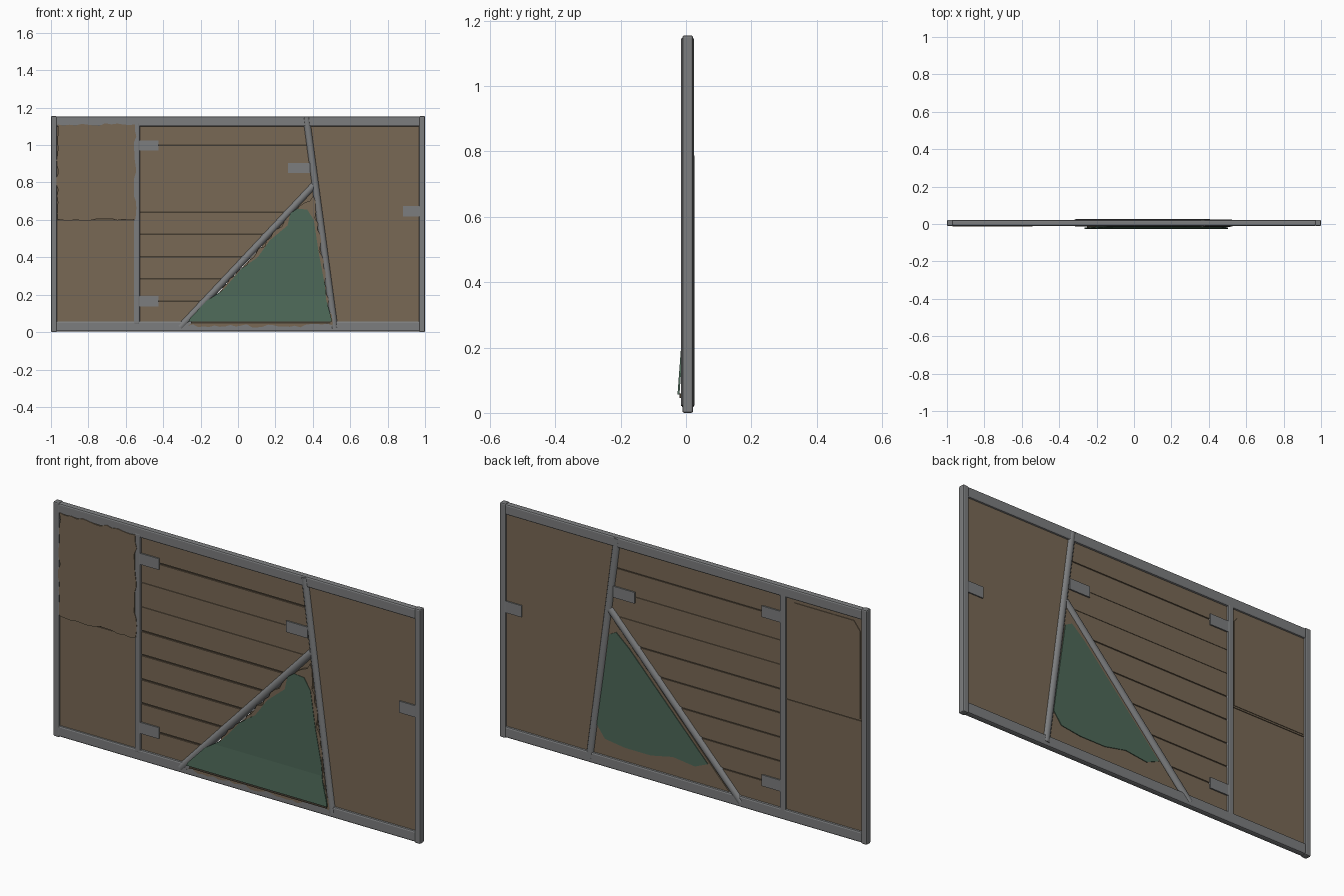
import bpy, bmesh, math, random
from mathutils import Vector

if "Cube" in bpy.data.objects:
    bpy.data.objects.remove(bpy.data.objects["Cube"])

random.seed(4)


def material(name, rgb):
    m = bpy.data.materials.new(name)
    m.diffuse_color = (*rgb, 1)
    m.use_nodes = True
    m.node_tree.nodes["Principled BSDF"].inputs["Base Color"].default_value = m.diffuse_color
    return m


GREY = material("steel grey", (0.2, 0.205, 0.21))
BROWN = material("worn brown", (0.19, 0.14, 0.09))
GREEN = material("canvas green", (0.075, 0.14, 0.098))
DARK = material("dark gap", (0.06, 0.045, 0.03))


def finish(name, bm, mat, bevel=0):
    bmesh.ops.recalc_face_normals(bm, faces=bm.faces[:])
    me = bpy.data.meshes.new(name)
    bm.to_mesh(me)
    bm.free()
    me.materials.append(mat)
    ob = bpy.data.objects.new(name, me)
    bpy.context.collection.objects.link(ob)
    if bevel:
        b = ob.modifiers.new("edge", 'BEVEL')
        b.width = bevel
        b.segments = 2
    return ob


def plate(name, pts, y0, y1, mat, bevel=0):
    """Prism from an xz outline; y0 / y1 may be functions of z."""
    f0 = y0 if callable(y0) else lambda z: y0
    f1 = y1 if callable(y1) else lambda z: y1
    bm = bmesh.new()
    a = [bm.verts.new((x, f0(z), z)) for x, z in pts]
    b = [bm.verts.new((x, f1(z), z)) for x, z in pts]
    bm.faces.new(a)
    bm.faces.new(b[::-1])
    n = len(pts)
    for i in range(n):
        bm.faces.new((a[i], b[i], b[(i + 1) % n], a[(i + 1) % n]))
    return finish(name, bm, mat, bevel)


def rect(x0, x1, z0, z1):
    return [(x0, z0), (x1, z0), (x1, z1), (x0, z1)]


def ragged(pts, step=0.03, amp=0.008):
    """Break each side of an outline into short torn segments."""
    out = []
    for i, p in enumerate(pts):
        p, q = Vector(p), Vector(pts[(i + 1) % len(pts)])
        n = max(1, int((q - p).length / step))
        d = (q - p).normalized()
        side = Vector((-d.y, d.x))
        for k in range(n):
            v = p.lerp(q, k / n)
            if k:
                v = v + side * random.uniform(-amp, amp)
            out.append(tuple(v))
    return out


def pole(name, p, q, r, y):
    """Round bar between two xz points."""
    a, b = Vector((p[0], y, p[1])), Vector((q[0], y, q[1]))
    bm = bmesh.new()
    bmesh.ops.create_cone(bm, cap_ends=True, segments=12, radius1=r, radius2=r, depth=(b - a).length)
    rot = Vector((0, 0, 1)).rotation_difference(b - a)
    for v in bm.verts:
        v.co = rot @ v.co + (a + b) / 2
    for f in bm.faces:
        f.smooth = len(f.verts) == 4
    return finish(name, bm, GREY)


def slant_x(z):
    return 0.367 + (1.135 - z) * 0.134


def diag_x(z):
    return -0.31 + (z - 0.025) * 0.94


# Outer frame
for name, box in (("left_post", (-1, -0.968, 0, 1.155)), ("right_post", (0.968, 1, 0, 1.155))):
    plate(name, rect(*box), -0.011, 0.022, GREY, 0.006)
plate("top_rail", rect(-0.975, 0.975, 1.1, 1.153), -0.01, 0.021, GREY, 0.008)
plate("bottom_rail", rect(-0.975, 0.975, 0.003, 0.058), -0.01, 0.021, GREY, 0.008)
plate("inner_post", rect(-0.557, -0.525, 0.04, 1.12), -0.011, 0.021, GREY, 0.006)

# Leaning post and diagonal brace
pole("leaning_post", (slant_x(1.145), 1.145), (slant_x(0.022), 0.022), 0.02, 0.005)
pole("diagonal_brace", (-0.31, 0.025), (0.405, 0.785), 0.02, 0.006)

# Left bay: flat lower sheet and torn upper sheet
plate("lower_left_sheet", rect(-0.97, -0.555, 0.055, 0.598), -0.003, 0.013, BROWN)
plate("upper_left_sheet", rect(-0.97, -0.555, 0.602, 1.105), 0.0, 0.013, BROWN)
plate("left_sheet_seam", rect(-0.97, -0.555, 0.59, 0.61), 0.003, 0.009, DARK)
plate("torn_cover", ragged(rect(-0.964, -0.55, 0.602, 1.11)), -0.0135, 0.0, BROWN)
plate("back_cover", [(-0.96, 0.61), (-0.565, 0.61), (-0.565, 1.04), (-0.6, 1.085), (-0.925, 1.085), (-0.96, 1.04)],
      0.01, 0.016, BROWN)

# Middle bay: horizontal boards with narrow gaps
edges = [0.05, 0.165, 0.285, 0.403, 0.523, 0.641, 0.76, 0.88, 0.998, 1.105]


def right_limit(z):
    return diag_x(z) if z < 0.78 else slant_x(z)


for i, (z0, z1) in enumerate(zip(edges, edges[1:])):
    g = 0.001 if 0.7 < z0 < 0.9 else 0.004
    h = 0.001 if 0.7 < z1 < 0.9 else 0.004
    a, b = z0 + g, z1 - h
    out = [(-0.53, a), (right_limit(a), a)]
    if a < 0.78 < b:
        out.append((0.405, 0.78))
    out += [(right_limit(b), b), (-0.53, b)]
    plate(f"board_{i + 1}", out, -0.002, 0.012, BROWN)
    if i:
        plate(f"board_gap_{i}", rect(-0.53, right_limit(z0) - 0.005, z0 - 0.008, z0 + 0.008), 0.004, 0.0085, DARK)

# Right bay sheet
plate("right_sheet", [(slant_x(0.05), 0.05), (0.972, 0.05), (0.972, 1.105), (slant_x(1.105), 1.105)],
      -0.002, 0.013, BROWN)

# Triangular bay: torn brown lining with green canvas on both faces
plate("torn_lining", ragged([(-0.27, 0.032), (0.505, 0.036), (0.425, 0.55), (0.402, 0.73), (0.31, 0.65)], 0.028, 0.01),
      -0.0135, 0.0, BROWN)
plate("back_lining", [(-0.26, 0.04), (0.505, 0.04), (0.405, 0.76)], 0.0, 0.013, BROWN)


def billow(z):
    return -0.0155 - 0.0105 * max(0, 1 - (z - 0.057) / 0.14)


front = [(-0.265, 0.057), (0.502, 0.057), (0.497, 0.085), (0.472, 0.17), (0.465, 0.25), (0.432, 0.42),
         (0.405, 0.6), (0.37, 0.655), (0.315, 0.66), (0.28, 0.635), (0.265, 0.57), (0.17, 0.49),
         (0.105, 0.4), (0.02, 0.34), (-0.08, 0.225), (-0.17, 0.165), (-0.255, 0.075)]
low = [p for p in front if p[1] <= 0.2]
# split the sheet at the fold so both halves stay flat
upper = [(0.469, 0.197)] + [p for p in front if p[1] > 0.197] + [(-0.122, 0.197)]
lower = [p for p in front[:4]] + [(0.469, 0.197), (-0.122, 0.197)] + front[15:]
plate("canvas_upper", upper, billow, -0.005, GREEN)
plate("canvas_hem", lower, billow, lambda z: billow(z) + 0.006, GREEN)
plate("hem_shadow", rect(-0.25, 0.495, 0.045, 0.06), -0.02, -0.005, DARK)
plate("canvas_back", [(-0.13, 0.165), (-0.06, 0.135), (0.06, 0.15), (0.18, 0.125), (0.32, 0.125), (0.43, 0.14),
                      (0.475, 0.2), (0.408, 0.66), (0.37, 0.68), (0.3, 0.62)], 0.01, 0.0165, GREEN)

# Joining plates
for i, box in enumerate(((-0.535, -0.425, 0.97, 1.025), (-0.535, -0.425, 0.138, 0.193),
                         (0.268, 0.385, 0.85, 0.905), (0.883, 0.972, 0.618, 0.675))):
    plate(f"joining_plate_{i + 1}", rect(*box), -0.009, 0.019, GREY)
